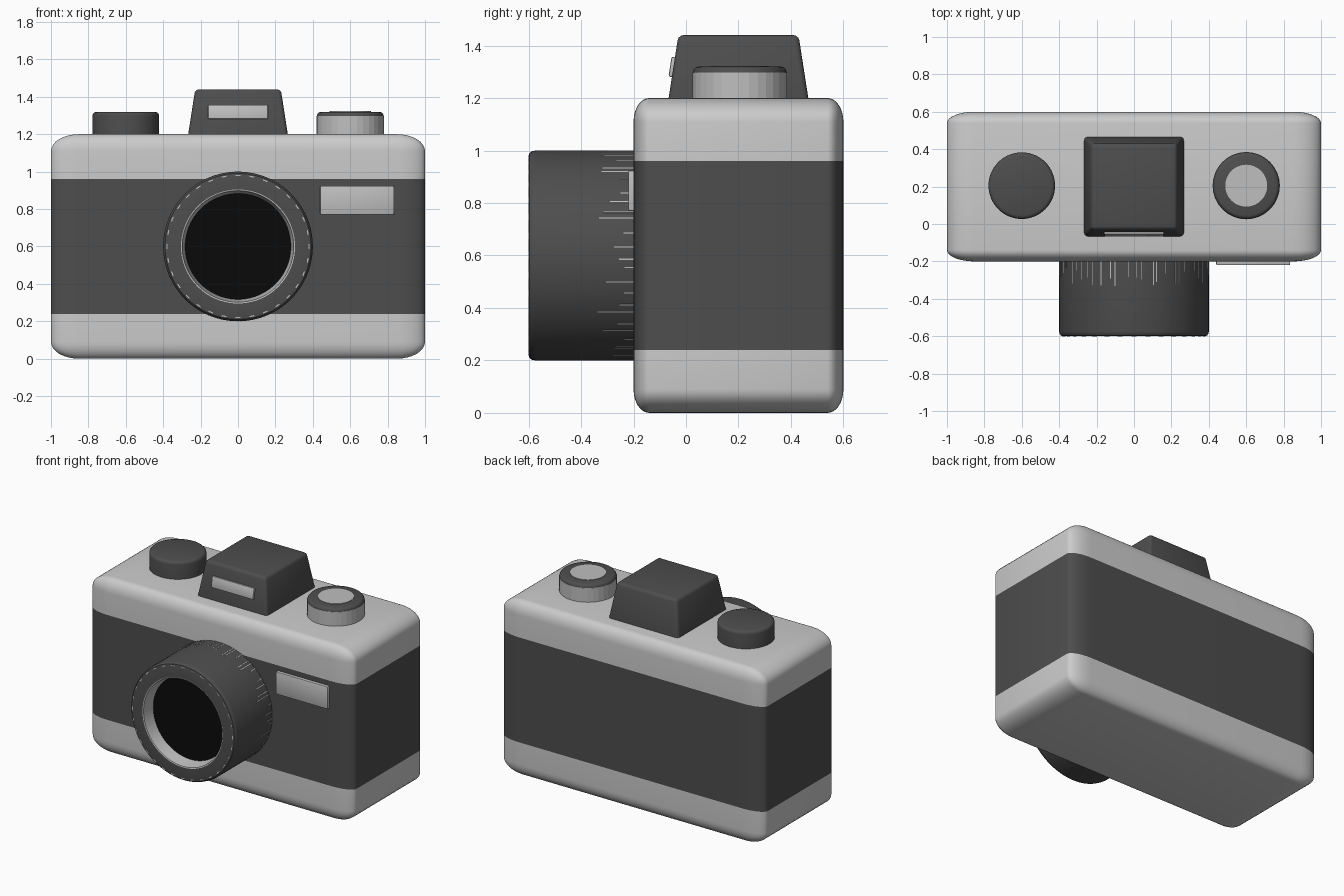
import bpy, bmesh, math, random
from mathutils import Matrix, Vector

if "Cube" in bpy.data.objects:
    bpy.data.objects.remove(bpy.data.objects["Cube"])

random.seed(4)


def material(name, v):
    m = bpy.data.materials.new(name)
    m.diffuse_color = (v, v, v, 1)
    m.use_nodes = True
    m.node_tree.nodes["Principled BSDF"].inputs["Base Color"].default_value = m.diffuse_color
    return m


LIGHT = material("light grey", 0.6)
SILVER = material("silver", 0.52)
DARK = material("dark grey", 0.075)
BLACK = material("glass black", 0.003)


def finish(name, bm, mats, angle=35):
    me = bpy.data.meshes.new(name)
    bm.to_mesh(me)
    bm.free()
    for m in mats:
        me.materials.append(m)
    ob = bpy.data.objects.new(name, me)
    bpy.context.collection.objects.link(ob)
    if angle:
        bpy.ops.object.select_all(action='DESELECT')
        ob.select_set(True)
        bpy.context.view_layer.objects.active = ob
        bpy.ops.object.shade_smooth_by_angle(angle=math.radians(angle))
    return ob


def box(name, mat, size, loc, tilt=0, bevel=0.006):
    bm = bmesh.new()
    bmesh.ops.create_cube(bm, size=1, matrix=Matrix.Diagonal((*size, 1)))
    bmesh.ops.bevel(bm, geom=bm.edges[:], offset=bevel, segments=2, profile=0.5, affect='EDGES')
    bm.transform(Matrix.Translation(loc) @ Matrix.Rotation(tilt, 4, 'X'))
    return finish(name, bm, [mat])


def lathe(name, mat, profile, matrix, sides=64, angle=35):
    # profile is (radius, height), running up the outside and in across the top
    bm = bmesh.new()
    rings = [[bm.verts.new((r * math.cos(2 * math.pi * i / sides),
                            r * math.sin(2 * math.pi * i / sides), h))
              for i in range(sides)] for r, h in profile]
    for a, b in zip(rings, rings[1:]):
        for i in range(sides):
            k = (i + 1) % sides
            bm.faces.new((a[i], a[k], b[k], b[i]))
    bmesh.ops.remove_doubles(bm, verts=bm.verts[:], dist=1e-5)
    bm.transform(matrix)
    return finish(name, bm, [mat], angle)


# Body: bevelled cube stretched to size, dark band chosen by height
bm = bmesh.new()
bmesh.ops.create_cube(bm, size=1)
bmesh.ops.bevel(bm, geom=bm.edges[:], offset=0.075, segments=8, profile=0.5, affect='EDGES')
bm.transform(Matrix.Translation((0, 0.2, 0.6)) @ Matrix.Diagonal((2, 0.8, 1.2, 1)))
for z in (0.24, 0.96):
    bmesh.ops.bisect_plane(bm, geom=bm.verts[:] + bm.edges[:] + bm.faces[:],
                           plane_co=(0, 0, z), plane_no=(0, 0, 1))
for f in bm.faces:
    f.material_index = int(0.24 < f.calc_center_median().z < 0.96)
finish("body", bm, [LIGHT, DARK])

# Viewfinder housing: tapered bevelled block
bm = bmesh.new()
bmesh.ops.create_cube(bm, size=2)
for v in bm.verts:
    half, z = (0.229, 1.44) if v.co.z > 0 else (0.274, 1.15)
    v.co = Vector((v.co.x * half, 0.2 + v.co.y * half, z))
bmesh.ops.bevel(bm, geom=bm.edges[:], offset=0.02, segments=3, profile=0.5, affect='EDGES')
finish("viewfinder_housing", bm, [DARK])
box("viewfinder_window", SILVER, (0.32, 0.024, 0.076), (0, -0.049, 1.318), tilt=-0.157)

# Flash window
box("flash_window", SILVER, (0.395, 0.06, 0.155), (0.637, -0.19, 0.847))

# Lens barrel, inner ring and glass, turned to face the front
front = Matrix.Translation((0, 0, 0.6)) @ Matrix.Rotation(math.pi / 2, 4, 'X')
lathe("lens_barrel", DARK, [(0.4, 0.15), (0.4, 0.575), (0.397, 0.588), (0.39, 0.597),
                            (0.378, 0.6), (0.305, 0.6)], front, 96)
lathe("lens_inner_ring", SILVER, [(0.305, 0.6), (0.298, 0.598), (0.282, 0.51)], front, 96)
lathe("lens_glass", BLACK, [(0.285, 0.515), (0, 0.515)], front, 96)


def lens_mark(bm, a, r, y, size):
    # thin plate at angle a round the lens axis
    m = (Matrix.Translation((0, y, 0.6)) @ Matrix.Rotation(-a, 4, 'Y')
         @ Matrix.Translation((r, 0, 0)) @ Matrix.Diagonal((*size, 1)))
    bmesh.ops.create_cube(bm, size=1, matrix=m)


# Scale marks at the back of the barrel and dashes round its front rim
bm = bmesh.new()
for i in range(56):
    length = random.uniform(0.03, 0.14)
    a = 2 * math.pi * (i + random.uniform(-0.4, 0.4)) / 56
    lens_mark(bm, a, 0.399, -0.2 - length / 2, (0.004, length, 0.004))
finish("lens_scale_marks", bm, [SILVER], 0)
bm = bmesh.new()
for i in range(32):
    lens_mark(bm, 2 * math.pi * i / 32, 0.38, -0.599, (0.006, 0.004, 0.026))
finish("lens_rim_dashes", bm, [SILVER], 0)

# Shutter button on the left, fluted dial on the right
left = Matrix.Translation((-0.6, 0.205, 0))
right = Matrix.Translation((0.6, 0.205, 0))
cap = [(0.178, 1.298), (0.176, 1.308), (0.169, 1.316), (0.158, 1.32)]
lathe("shutter_button", DARK, [(0.178, 1.15)] + cap + [(0, 1.32)], left)
lathe("dial_side", SILVER, [(0.18, 1.15), (0.18, 1.298), (0.17, 1.3)], right, 32, 0)
lathe("dial_top", DARK, cap + [(0, 1.32)], right)
lathe("dial_disc", SILVER, [(0.112, 1.315), (0.112, 1.323), (0, 1.323)], right)
